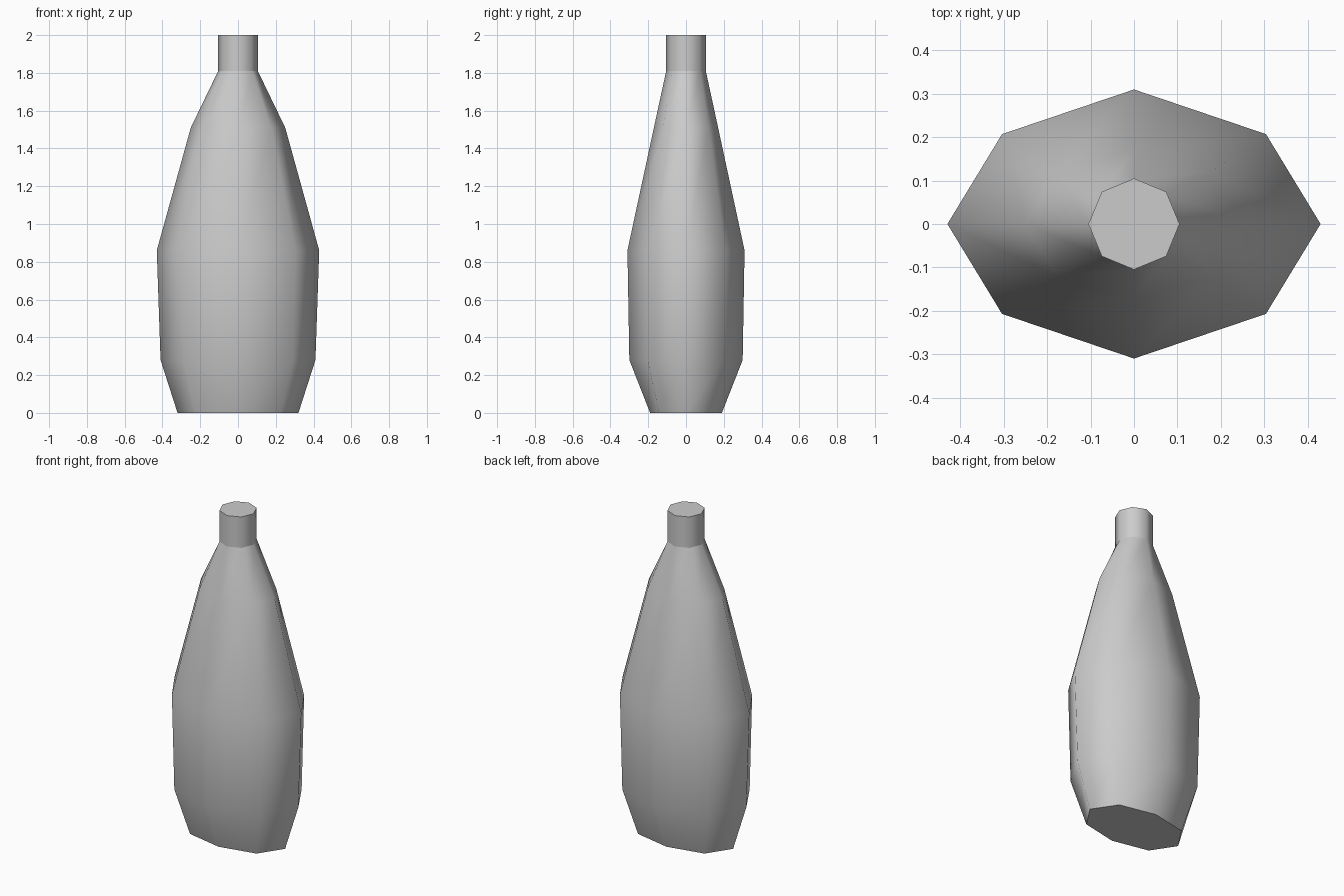
import bpy
import bmesh
from math import cos, sin, pi

cube = bpy.data.objects.get("Cube")
if cube:
    bpy.data.objects.remove(cube, do_unlink=True)

grey = bpy.data.materials.new("light grey")
grey.use_nodes = True
grey.diffuse_color = (0.6, 0.6, 0.6, 1)
grey.node_tree.nodes["Principled BSDF"].inputs["Base Color"].default_value = (0.6, 0.6, 0.6, 1)

# Height, half width, half depth, depth scale of the diagonal corners
SECTIONS = [
    (0.00, 0.32, 0.19, 1.06),
    (0.28, 0.41, 0.30, 0.96),
    (0.86, 0.43, 0.31, 0.945),
    (1.51, 0.25, 0.17, 1.0),
    (1.81, 0.105, 0.105, 1.0),
    (2.00, 0.105, 0.105, 1.0),
]
SIDES = 8
NECK = 4  # section where the neck starts

bm = bmesh.new()


def add_ring(z, rx, ry, diagonal):
    ring = []
    for i in range(SIDES):
        a = 2 * pi * i / SIDES
        k = diagonal if i % 2 else 1
        ring.append(bm.verts.new((rx * cos(a), ry * sin(a) * k, z)))
    return ring


# Octagonal body and neck, lofted through the sections
rings = [add_ring(*s) for s in SECTIONS]
for low, high in zip(rings, rings[1:]):
    for i in range(SIDES):
        j = (i + 1) % SIDES
        bm.faces.new((low[i], low[j], high[j], high[i])).smooth = True

# Flat base and mouth
bm.faces.new(rings[0][::-1])
bm.faces.new(rings[-1])

# Crisp edges at the base, neck joint and mouth
for ring in (rings[0], rings[NECK], rings[-1]):
    for i in range(SIDES):
        bm.edges.get((ring[i], ring[(i + 1) % SIDES])).smooth = False

mesh = bpy.data.meshes.new("bottle")
bm.to_mesh(mesh)
bm.free()
mesh.materials.append(grey)
bottle = bpy.data.objects.new("bottle", mesh)
bpy.context.collection.objects.link(bottle)
